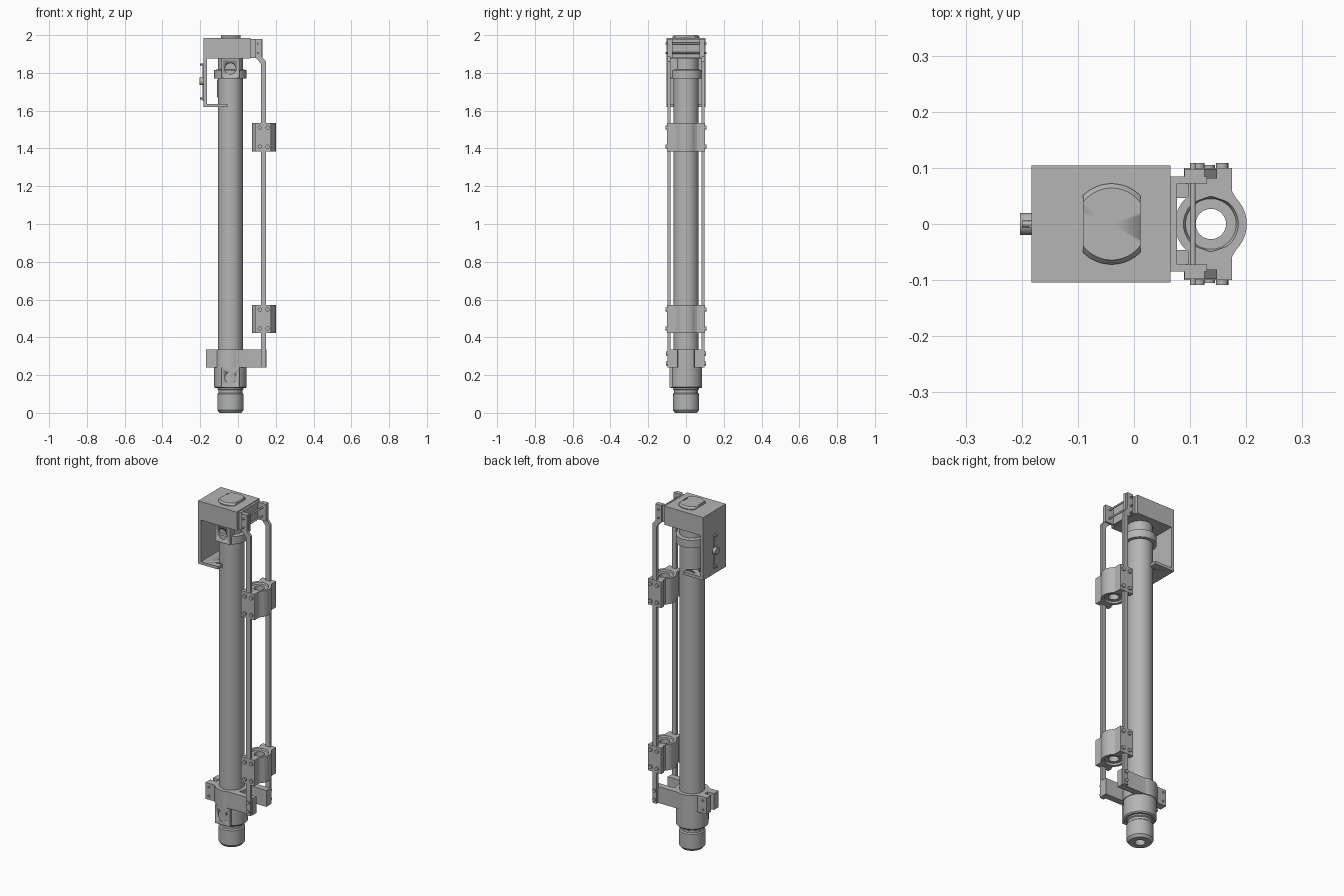
import bpy, bmesh, math
from mathutils import Matrix, Vector

cube = bpy.data.objects.get("Cube")
if cube:
    bpy.data.objects.remove(cube, do_unlink=True)

grey = bpy.data.materials.new("plain_grey")
grey.use_nodes = True
GREY = (0.46, 0.46, 0.46, 1)
grey.diffuse_color = GREY
grey.node_tree.nodes["Principled BSDF"].inputs["Base Color"].default_value = GREY

TUBE_X = -0.04   # axis of the main tube
RAIL_X = 0.137   # axis of the guide sleeves


def finish(name, bm):
    bmesh.ops.recalc_face_normals(bm, faces=bm.faces)
    mesh = bpy.data.meshes.new(name)
    bm.to_mesh(mesh)
    bm.free()
    mesh.materials.append(grey)
    obj = bpy.data.objects.new(name, mesh)
    bpy.context.collection.objects.link(obj)
    bpy.context.view_layer.objects.active = obj
    for other in bpy.context.selected_objects:
        other.select_set(False)
    obj.select_set(True)
    bpy.ops.object.shade_smooth_by_angle(angle=math.radians(30))
    return obj


def box(name, x, y, z):
    bm = bmesh.new()
    lo, hi = Vector((x[0], y[0], z[0])), Vector((x[1], y[1], z[1]))
    bmesh.ops.create_cube(bm, size=1, matrix=Matrix.Translation((lo + hi) / 2)
                          @ Matrix.Diagonal((*(hi - lo), 1)))
    return finish(name, bm)


def rod(name, start, end, radius, sides=24):
    start, end = Vector(start), Vector(end)
    turn = (end - start).to_track_quat('Z', 'Y').to_matrix().to_4x4()
    bm = bmesh.new()
    bmesh.ops.create_cone(bm, cap_ends=True, segments=sides, radius1=radius, radius2=radius,
                          depth=(end - start).length,
                          matrix=Matrix.Translation((start + end) / 2) @ turn)
    return finish(name, bm)


def lathe(name, profile, x, sides=64):
    """Spin (radius, height) points around a vertical axis."""
    bm = bmesh.new()
    verts = [bm.verts.new((x + r, 0, z)) for r, z in profile]
    edges = [bm.edges.new(pair) for pair in zip(verts, verts[1:])]
    bmesh.ops.spin(bm, geom=verts + edges, cent=(x, 0, 0), axis=(0, 0, 1),
                   angle=math.tau, steps=sides)
    bmesh.ops.remove_doubles(bm, verts=bm.verts, dist=1e-5)
    return finish(name, bm)


def prism(name, outline, to_point, offset):
    bm = bmesh.new()
    face = bm.faces.new([bm.verts.new(to_point(*p)) for p in outline])
    grown = bmesh.ops.extrude_face_region(bm, geom=[face])
    bmesh.ops.translate(bm, vec=offset,
                        verts=[v for v in grown["geom"] if isinstance(v, bmesh.types.BMVert)])
    return finish(name, bm)


def boolean(obj, tool, operation='DIFFERENCE'):
    mod = obj.modifiers.new("shape", 'BOOLEAN')
    mod.operation, mod.object, mod.solver = operation, tool, 'EXACT'
    bpy.context.view_layer.objects.active = obj
    bpy.ops.object.modifier_apply(modifier=mod.name)
    bpy.data.objects.remove(tool, do_unlink=True)


def port_boss(name, z, hole_z):
    boss = box(name, (-0.088, 0.008), (-0.087, -0.03), z)
    boolean(boss, rod("cutter", (TUBE_X, -0.2, hole_z), (TUBE_X, -0.071, hole_z), 0.03, 32))


# Main tube with its end cap, lower collar and upper gland
lathe("main_tube", [(0, 0.14), (0.067, 0.14), (0.067, 1.8), (0, 1.8)], TUBE_X)
lathe("bottom_cap", [(0, 0.03), (0.027, 0.03), (0.027, 0), (0.058, 0), (0.069, 0.014),
                     (0.069, 0.1), (0.063, 0.106), (0.063, 0.12), (0.069, 0.124),
                     (0.069, 0.14), (0, 0.14)], TUBE_X)
lathe("lower_collar", [(0.05, 0.132), (0.08, 0.132), (0.086, 0.138), (0.086, 0.24),
                       (0.05, 0.24)], TUBE_X)
lathe("upper_gland", [(0.05, 1.77), (0.086, 1.77), (0.086, 1.815), (0.066, 1.818),
                      (0.066, 1.88), (0, 1.88)], TUBE_X)
port_boss("lower_port", (0.135, 0.24), 0.185)
port_boss("upper_port", (1.772, 1.878), 1.822)

# Head block, side plate and foot lip
box("head_block", (-0.183, 0.065), (-0.104, 0.104), (1.877, 1.985))
box("side_plate", (-0.183, -0.165), (-0.104, 0.104), (1.62, 1.88))
lip = box("foot_lip", (-0.17, -0.055), (-0.104, 0.104), (1.62, 1.636))
boolean(lip, rod("cutter", (TUBE_X, 0, 1.5), (TUBE_X, 0, 1.7), 0.0672, 64))
cap = lathe("top_cap", [(0, 1.98), (0.072, 1.98), (0.072, 1.99), (0.064, 2.0), (0, 2.0)], TUBE_X)
boolean(cap, box("cutter", (-0.091, 0.012), (-0.1, 0.1), (1.95, 2.05)), 'INTERSECT')

# Latch on the side plate
box("latch_strip", (-0.187, -0.183), (-0.007, 0.007), (1.65, 1.85))
rod("latch_knob", (-0.183, 0, 1.755), (-0.203, 0, 1.755), 0.02)
for z in (1.665, 1.845):
    rod("latch_pin", (-0.18, 0, z), (-0.2, 0, z), 0.006, 12)
box("tube_tag", (-0.111, -0.1), (-0.015, 0.015), (1.67, 1.765))

# Lower clamp band
lathe("clamp_band", [(0.06, 0.24), (0.09, 0.24), (0.09, 0.335), (0.06, 0.335)], TUBE_X)

# Channel bracket on the head
box("bracket_web", (0.064, 0.077), (-0.085, 0.085), (1.88, 1.98))
for z in (1.905, 1.955):
    rod("cross_pin", (0.105, -0.109, z), (0.105, 0.109, z), 0.005, 16)

# Guide bar outline, cranked inwards at the top
bar_outline = [(0.121, 0.24), (0.148, 0.24), (0.148, 1.86), (0.126, 1.886), (0.126, 1.98),
               (0.09, 1.98), (0.09, 1.88), (0.1, 1.875), (0.121, 1.848)]
# Clamp arm outline, curving off the tube
arm_outline = [(-0.04, 0.06), (-0.04, 0.09), (0, 0.083), (0.15, 0.083), (0.15, 0.046),
               (0.06, 0.046), (0.01, 0.04)]

for s in (-1, 1):
    prism("guide_bar", bar_outline, lambda x, z: (x, s * 0.081, z), (0, s * 0.017, 0))
    prism("clamp_arm", arm_outline, lambda x, y: (x, s * y, 0.24), (0, 0, 0.095))
    box("clamp_ear", (-0.17, -0.09), sorted((s * 0.012, s * 0.055)), (0.24, 0.335))
    box("bracket_flange", (0.07, 0.13), sorted((s * 0.072, s * 0.085)), (1.88, 1.98))
    for z in (0.262, 0.315):
        rod("arm_bolt", (0.134, s * 0.09, z), (0.134, s * 0.105, z), 0.01, 16)
        rod("ear_bolt", (-0.148, s * 0.05, z), (-0.148, s * 0.061, z), 0.006, 12)

# Guide sleeves with bolted wings and a through hole
for z0 in (0.422, 1.385):
    z1 = z0 + 0.15
    sleeve = lathe("guide_sleeve", [(0.027, z0 + 0.01), (0.045, z0 + 0.01), (0.049, z0),
                                    (0.064, z0), (0.064, z1), (0.049, z1), (0.045, z1 - 0.01),
                                    (0.027, z1 - 0.01), (0.027, z0 + 0.01)], RAIL_X)
    for s in (-1, 1):
        wing = [(0.097, 0.035), (0.097, 0.07), (0.089, 0.074), (0.089, 0.1), (0.175, 0.1),
                (0.175, 0.058), (0.182, 0.046), (0.165, 0.04), (0.137, 0.05), (0.11, 0.04)]
        prism("sleeve_wing", wing, lambda x, y: (x, s * y, z0), (0, 0, z1 - z0))
        for x in (0.115, 0.157):
            for z in (z0 + 0.025, z1 - 0.025):
                rod("sleeve_bolt", (x, s * 0.095, z), (x, s * 0.109, z), 0.011, 16)
